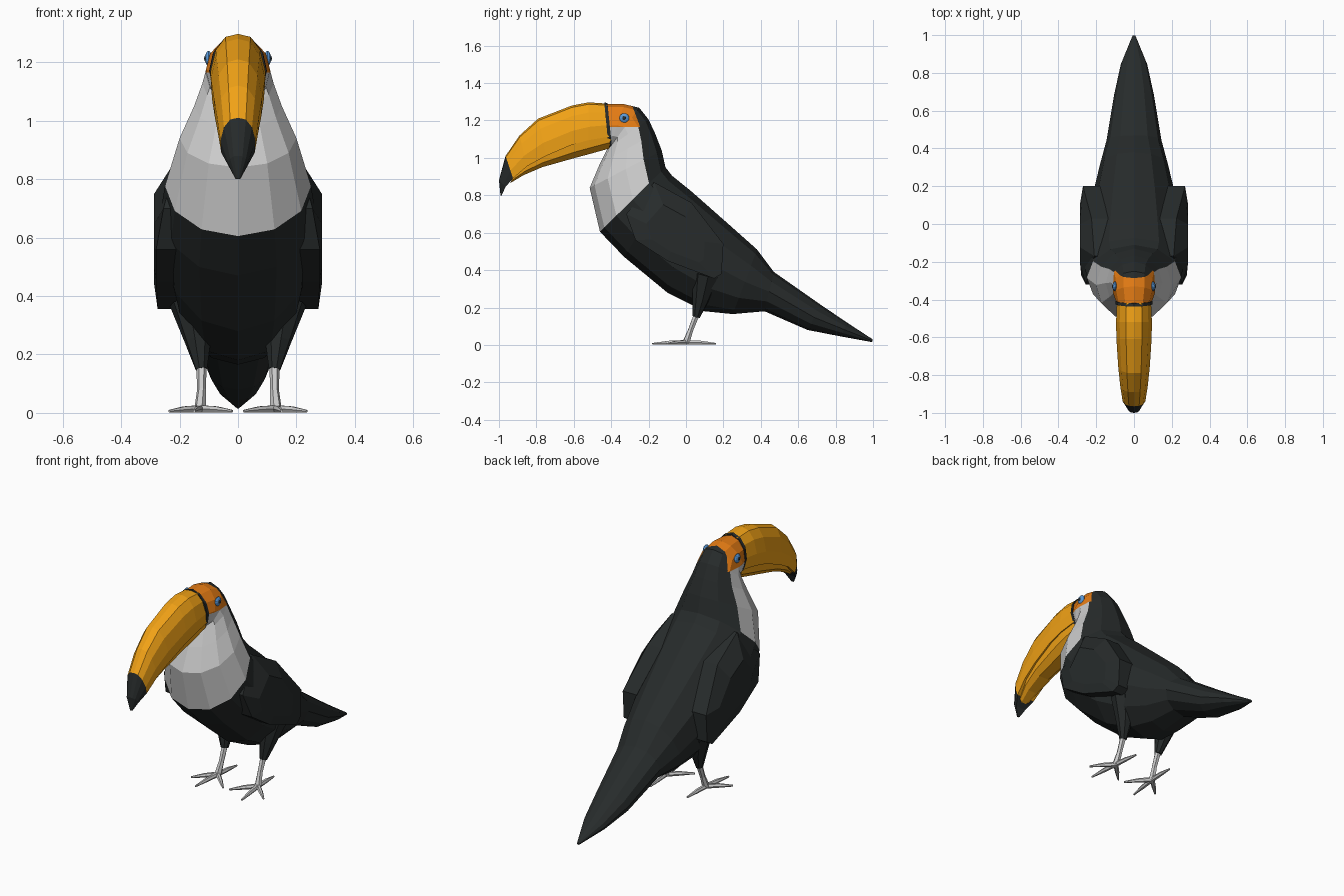
import bpy, bmesh, math
from mathutils import Vector

if "Cube" in bpy.data.objects:
    bpy.data.objects.remove(bpy.data.objects["Cube"])


def material(name, *rgb):
    m = bpy.data.materials.new(name)
    m.diffuse_color = (*rgb, 1)
    m.use_nodes = True
    m.node_tree.nodes["Principled BSDF"].inputs["Base Color"].default_value = m.diffuse_color
    return m


BLACK = material("black", 0.02, 0.024, 0.024)
WHITE = material("white", 0.8, 0.8, 0.8)
ORANGE = material("orange", 0.78, 0.2, 0.007)
YELLOW = material("yellow", 0.88, 0.36, 0.008)
BLUE = material("blue", 0.1, 0.32, 0.7)


def finish(bm, name, mats):
    bmesh.ops.recalc_face_normals(bm, faces=bm.faces[:])
    me = bpy.data.meshes.new(name)
    bm.to_mesh(me)
    bm.free()
    for m in mats:
        me.materials.append(m)
    ob = bpy.data.objects.new(name, me)
    bpy.context.collection.objects.link(ob)
    return ob


def skin(rings, pick=lambda i, k: 0):
    """Bridge equal-sized rings of points and cap both ends."""
    bm = bmesh.new()
    vs = [[bm.verts.new(p) for p in r] for r in rings]
    n = len(vs[0])
    for i in range(len(vs) - 1):
        for k in range(n):
            j = (k + 1) % n
            f = bm.faces.new((vs[i][k], vs[i][j], vs[i + 1][j], vs[i + 1][k]))
            f.material_index = pick(i, k)
    bm.faces.new(vs[0])
    bm.faces.new(vs[-1]).material_index = pick(len(vs) - 2, 0)
    return bm


def slices(rows, half):
    """Rows are (top y, top z, bottom y, bottom z, half width)."""
    section = half + [(-x, t) for x, t in reversed(half) if x > 0]
    return [[(x * w, ty + (by - ty) * t, tz + (bz - tz) * t) for x, t in section]
            for ty, tz, by, bz, w in rows]


OVAL = [(abs(math.sin(a)) if 0 < i < 6 else 0, (1 - math.cos(a)) / 2)
        for i, a in enumerate(math.pi * i / 6 for i in range(7))]

# Tail and body
rump = (0.47, 0.39, 0.42, 0.18, 0.145)
collar = (-0.11, 0.95, -0.46, 0.605, 0.25)
tail = [(0.998, 0.03, 0.995, 0.015, 0.008), (0.86, 0.12, 0.83, 0.045, 0.07),
        (0.72, 0.215, 0.65, 0.08, 0.105), rump]
body = [rump, (0.38, 0.51, 0.25, 0.165, 0.18), (0.2, 0.67, 0.1, 0.18, 0.22),
        (0.03, 0.82, -0.1, 0.28, 0.25), (-0.075, 0.905, -0.33, 0.47, 0.265), collar]
finish(skin(slices(tail, OVAL)), "tail", [BLACK])
finish(skin(slices(body, OVAL)), "body", [BLACK])

# Neck and head: black nape, white bib, orange face
neck = [collar, (-0.13, 1.04, -0.515, 0.84, 0.2), (-0.165, 1.13, -0.46, 0.97, 0.15),
        (-0.2, 1.205, -0.42, 1.05, 0.122), (-0.25, 1.268, -0.405, 1.06, 0.112),
        (-0.33, 1.287, -0.406, 1.06, 0.11), (-0.425, 1.287, -0.408, 1.055, 0.093)]
bm = skin(slices(neck, OVAL), lambda i, k: 0 if k in (0, 1, 10, 11) else 1)
face_line, face_normal = Vector((0, -0.29, 1.285)), Vector((0, 0.12, 0.045))
for co, no in ((Vector((0, 0, 1.165)), Vector((0, 0, 1))), (face_line, face_normal)):
    faces = [f for f in bm.faces if f.calc_center_median().z > 1.06]
    geom = faces + list({e for f in faces for e in f.edges}) + list({v for f in faces for v in f.verts})
    bmesh.ops.bisect_plane(bm, geom=geom, plane_co=co, plane_no=no, dist=1e-5)
for f in bm.faces:
    c = f.calc_center_median()
    if c.z > 1.165:
        f.material_index = 0 if (c - face_line).dot(face_normal) > 0 else 2
finish(bm, "neck_and_head", [BLACK, WHITE, ORANGE])

# Beak: upper half with black tip, lower half, dark band at the base
dome = [(0, 0), (0.45, 0.05), (0.8, 0.27), (1, 0.65), (0.95, 1), (0, 1)]
keel = [(0, 0), (1, 0), (0.9, 0.6), (0.45, 1), (0, 1)]
upper = [(-0.42, 1.29, -0.4, 1.115, 0.09), (-0.52, 1.297, -0.52, 1.095, 0.095),
         (-0.61, 1.28, -0.61, 1.07, 0.093), (-0.79, 1.21, -0.75, 1.01, 0.083),
         (-0.89, 1.12, -0.85, 0.955, 0.072), (-0.965, 1.01, -0.925, 0.89, 0.06),
         (-1.0, 0.88, -0.965, 0.845, 0.034), (-0.992, 0.8, -0.985, 0.8, 0.008)]
lower = [(-0.4, 1.13, -0.41, 1.05, 0.083), (-0.52, 1.1, -0.5, 1.025, 0.085),
         (-0.61, 1.075, -0.6, 0.998, 0.081), (-0.75, 1.015, -0.77, 0.95, 0.07),
         (-0.85, 0.96, -0.87, 0.907, 0.057), (-0.925, 0.895, -0.94, 0.865, 0.035)]
band = [(-0.42, 1.293, -0.395, 1.05, 0.099), (-0.437, 1.297, -0.413, 1.047, 0.097)]
finish(skin(slices(upper, dome), lambda i, k: int(i > 4)), "upper_beak", [YELLOW, BLACK])
finish(skin(slices(lower, keel)), "lower_beak", [YELLOW])
finish(skin(slices(band, OVAL)), "beak_band", [BLACK])


def limb(name, pts, radii, sides, mats):
    """Tapered tube along a path."""
    pts = [Vector(p) for p in pts]
    rings = []
    for i, (p, r) in enumerate(zip(pts, radii)):
        d = pts[min(i + 1, len(pts) - 1)] - pts[max(i - 1, 0)]
        q = d.to_track_quat('Z', 'Y')
        rings.append([p + q @ Vector((r * math.cos(a), r * math.sin(a), 0))
                      for a in (math.tau * k / sides for k in range(sides))])
    finish(skin(rings), name, mats)


def disc(name, loc, r, thick, mat):
    bm = bmesh.new()
    bmesh.ops.create_uvsphere(bm, u_segments=12, v_segments=8, radius=r)
    bmesh.ops.scale(bm, vec=(thick / r, 1, 1), verts=bm.verts[:])
    bmesh.ops.translate(bm, vec=loc, verts=bm.verts[:])
    finish(bm, name, [mat])


WING = [(0.21, -0.17, 0.87), (0.255, -0.32, 0.7), (0.28, -0.27, 0.56), (0.28, -0.1, 0.45),
        (0.275, 0.15, 0.355), (0.27, 0.19, 0.38), (0.27, 0.2, 0.54), (0.225, 0.03, 0.76)]
TOES = {"front": (0.15, -0.18), "outer": (0.235, -0.1), "inner": (0.02, -0.11), "back": (0.12, 0.16)}

for side, s in (("right", 1), ("left", -1)):
    # Wing: folded panel with a raised middle
    inner = [(s * (x - 0.09), y, z) for x, y, z in WING]
    outer = [(s * x, y, z) for x, y, z in WING]
    crown = [(s * 0.287, -0.05 + (y + 0.05) * 0.6, 0.57 + (z - 0.57) * 0.6) for x, y, z in WING]
    finish(skin([inner, outer, crown]), side + "_wing", [BLACK])

    # Eye
    disc(side + "_eye", (s * 0.101, -0.33, 1.213), 0.026, 0.012, BLUE)
    disc(side + "_pupil", (s * 0.109, -0.331, 1.213), 0.011, 0.007, BLACK)

    # Leg and foot
    limb(side + "_thigh", [(s * 0.16, 0.11, 0.38), (s * 0.137, 0.08, 0.25), (s * 0.125, 0.055, 0.15)],
         [0.075, 0.047, 0.021], 8, [BLACK])
    limb(side + "_shank", [(s * 0.125, 0.06, 0.17), (s * 0.125, 0.025, 0.08), (s * 0.13, 0, 0.012)],
         [0.018, 0.015, 0.02], 6, [])
    for toe, (x, y) in TOES.items():
        mid = (s * (0.13 + x) / 2, y / 2, 0.012)
        limb(f"{side}_{toe}_toe", [(s * 0.13, 0, 0.014), mid, (s * x, y, 0.006)],
             [0.014, 0.012, 0.005], 6, [])
